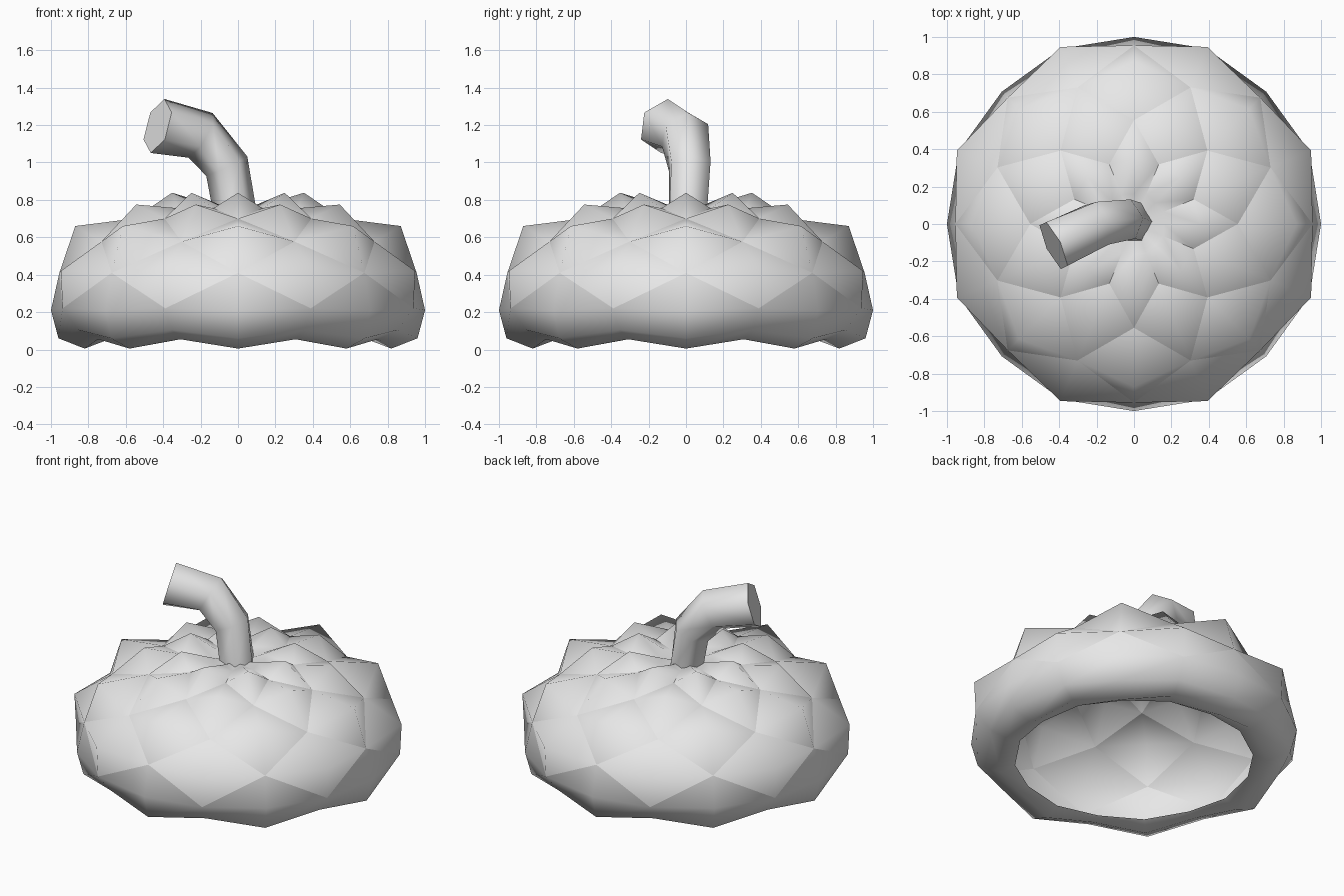
import bpy
import bmesh
from math import sin, cos, pi
from mathutils import Vector

cube = bpy.data.objects.get("Cube")
if cube:
    bpy.data.objects.remove(cube)

grey = bpy.data.materials.new("light_grey")
grey.use_nodes = True
grey.diffuse_color = (0.8, 0.8, 0.8, 1)
grey.node_tree.nodes["Principled BSDF"].inputs["Base Color"].default_value = grey.diffuse_color


def add_object(name, bm):
    bmesh.ops.recalc_face_normals(bm, faces=bm.faces)
    mesh = bpy.data.meshes.new(name)
    bm.to_mesh(mesh)
    bm.free()
    obj = bpy.data.objects.new(name, mesh)
    bpy.context.collection.objects.link(obj)
    mesh.materials.append(grey)
    return obj


# Scaled gourd shell: each ring holds (radius, height) for the even and odd
# spokes, and which of the two stands proud (0 even, 1 odd)
SPOKES = 16
RINGS = [
    ((0.73, 0.05), (0.73, 0.06), 0),
    ((0.82, 0.005), (0.81, 0.055), 0),
    ((0.96, 0.06), (0.925, 0.105), 0),
    ((1.0, 0.21), (1.015, 0.22), 0),
    ((0.955, 0.41), (1.025, 0.42), 1),
    ((0.87, 0.66), (0.79, 0.577), 0),
    ((0.555, 0.70), (0.589, 0.775), 1),
    ((0.353, 0.838), (0.345, 0.755), 0),
    ((0.16, 0.78), (0.17, 0.755), 0),
]


def build_shell():
    bm = bmesh.new()
    rings = []
    for ring in RINGS:
        verts = []
        for i in range(SPOKES):
            radius, height = ring[i % 2]
            a = 2 * pi * i / SPOKES
            verts.append(bm.verts.new((radius * cos(a), radius * sin(a), height)))
        rings.append(verts)
    creases = []
    for k in range(len(rings) - 1):
        low, high = rings[k], rings[k + 1]
        low_ridge, high_ridge = RINGS[k][2], RINGS[k + 1][2]
        for i in range(SPOKES):
            j = (i + 1) % SPOKES
            a, b, c, d = low[i], low[j], high[j], high[i]
            if low_ridge == high_ridge:
                bm.faces.new((a, b, c, d))
            elif i % 2 != low_ridge:      # valley runs from a to c
                bm.faces.new((a, b, c))
                bm.faces.new((a, c, d))
                creases.append((a, c))
            else:                         # valley runs from b to d
                bm.faces.new((a, b, d))
                bm.faces.new((b, c, d))
                creases.append((b, d))
    # Dimple under the stem
    centre = bm.verts.new((0, 0, 0.74))
    for i in range(SPOKES):
        bm.faces.new((rings[-1][i], rings[-1][(i + 1) % SPOKES], centre))
    for f in bm.faces:
        f.smooth = True
    for pair in creases:
        bm.edges.get(pair).smooth = False
    # Sharp furrows beside the top petals
    for i in range(1, SPOKES, 2):
        bm.edges.get((rings[-2][i], rings[-1][i])).smooth = False
    return add_object("gourd_shell", bm)


# Bent six-sided stem: centre, ring normal and radius of each section
STEM = [
    ((-0.01, 0.01, 0.70), (-0.08, 0.05, 1), 0.115),
    ((-0.06, 0.02, 0.98), (-0.42, -0.05, 0.9), 0.122),
    ((-0.20, -0.005, 1.145), (-0.85, -0.25, 0.5), 0.137),
    ((-0.43, -0.115, 1.195), (-0.86, -0.42, 0.27), 0.15),
]


def build_stem():
    bm = bmesh.new()
    rings = []
    for centre, normal, radius in STEM:
        n = Vector(normal).normalized()
        side = Vector((-n.y, n.x, 0)) if rings else Vector((0, -1, 0))
        side = (side - n * side.dot(n)).normalized()
        up = n.cross(side)
        rings.append([bm.verts.new(Vector(centre) + radius * (
            side * cos(pi * (i + 0.5) / 3) + up * sin(pi * (i + 0.5) / 3)))
            for i in range(6)])
    for low, high in zip(rings, rings[1:]):
        for i in range(6):
            j = (i + 1) % 6
            bm.faces.new((low[i], low[j], high[j], high[i])).smooth = True
    cap = bm.faces.new(rings[-1])
    for e in cap.edges:
        e.smooth = False
    return add_object("stem", bm)


build_shell()
build_stem()
